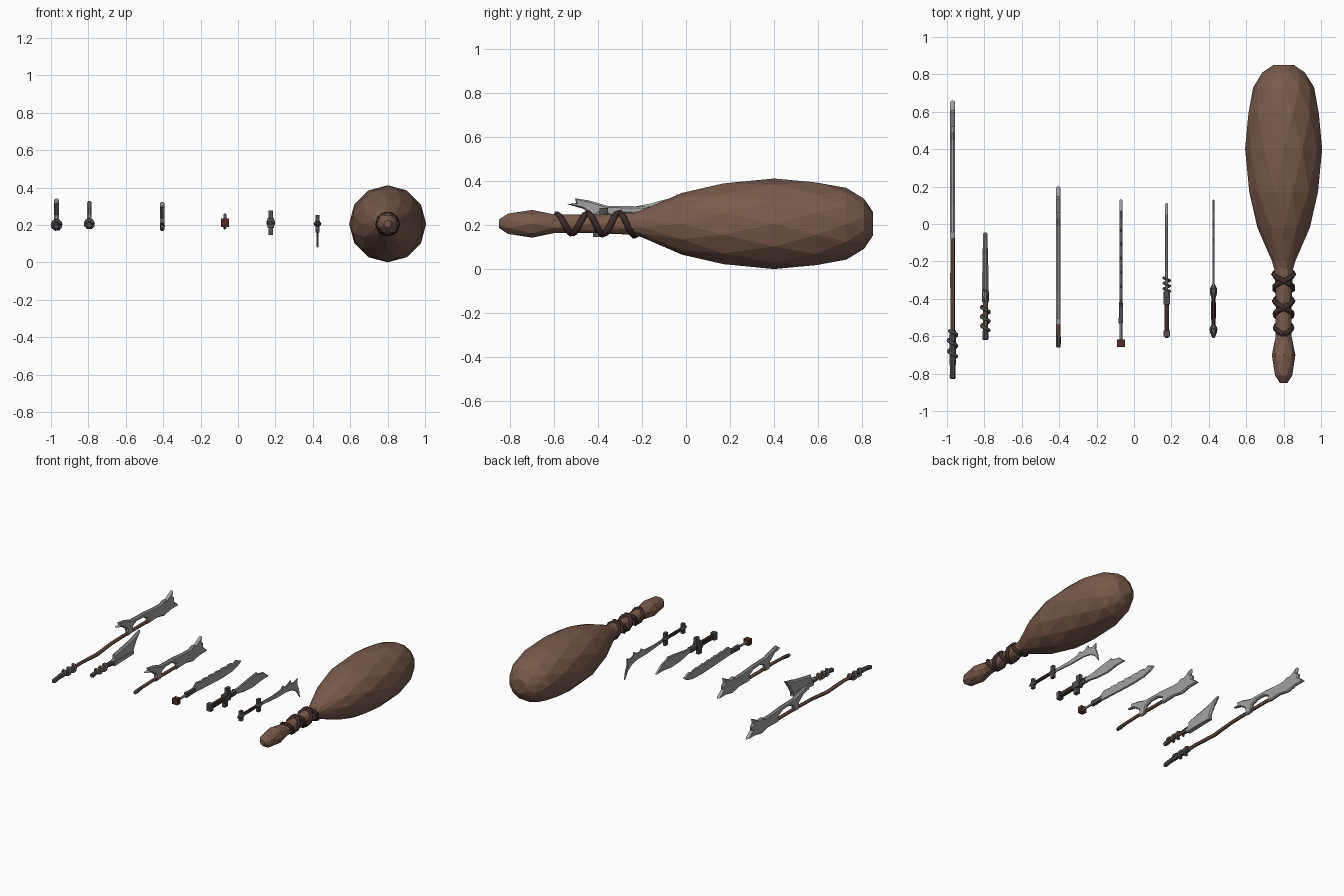
import bpy, bmesh, math
from mathutils import Vector

if "Cube" in bpy.data.objects:
    bpy.data.objects.remove(bpy.data.objects["Cube"])


def mat(name, c):
    m = bpy.data.materials.new(name)
    m.diffuse_color = (*c, 1)
    m.use_nodes = True
    m.node_tree.nodes["Principled BSDF"].inputs["Base Color"].default_value = m.diffuse_color
    return m


WOOD = mat("wood", (0.19, 0.105, 0.075))
LEATHER = mat("leather", (0.045, 0.025, 0.022))
STEEL = mat("steel", (0.36, 0.36, 0.36))
DARK = mat("dark_metal", (0.085, 0.08, 0.08))
RED = mat("dark_red", (0.09, 0.025, 0.02))


def finish(bm, name, m):
    bmesh.ops.recalc_face_normals(bm, faces=bm.faces[:])
    me = bpy.data.meshes.new(name)
    bm.to_mesh(me)
    bm.free()
    me.materials.append(m)
    ob = bpy.data.objects.new(name, me)
    bpy.context.collection.objects.link(ob)
    return ob


def lathe(name, x, rings, n, m, stagger=False):
    """Faceted rod along y; rings are (y, z, radius)."""
    bm = bmesh.new()
    loops = []
    for i, (y, z, r) in enumerate(rings):
        off = 0.5 * (i % 2) if stagger else 0
        loops.append([bm.verts.new((x + r * math.cos((k + off) * math.tau / n), y,
                                    z + r * math.sin((k + off) * math.tau / n))) for k in range(n)])
    for i, (a, b) in enumerate(zip(loops, loops[1:])):
        for k in range(n):
            j = (k + 1) % n
            if not stagger:
                bm.faces.new((a[k], a[j], b[j], b[k]))
            elif i % 2 == 0:
                bm.faces.new((a[k], a[j], b[k]))
                bm.faces.new((a[j], b[j], b[k]))
            else:
                bm.faces.new((a[k], a[j], b[j]))
                bm.faces.new((a[k], b[j], b[k]))
    bm.faces.new(loops[0])
    bm.faces.new(loops[-1])
    return finish(bm, name, m)


def blade(name, x, pts, half, m=STEEL, edge=0.005):
    """Flat blade in the yz plane with a ground edge; half is the half thickness."""
    bm = bmesh.new()
    sides = [bm.faces.new([bm.verts.new((x + s * half * 0.35, y, z)) for y, z in pts]) for s in (-1, 1)]
    a, b = sides[0].verts[:], sides[1].verts[:]
    for i in range(len(a)):
        j = (i + 1) % len(a)
        bm.faces.new((a[i], a[j], b[j], b[i]))
    bmesh.ops.recalc_face_normals(bm, faces=bm.faces[:])
    for f in sides:
        bmesh.ops.inset_region(bm, faces=[f], thickness=edge, depth=0,
                               use_even_offset=False, use_boundary=True)
        for v in f.verts:
            v.co.x = x + math.copysign(half, v.co.x - x)
    bmesh.ops.triangulate(bm, faces=sides)
    return finish(bm, name, m)


def box(name, x, y, z, sx, sy, sz, m, taper=1.0):
    bm = bmesh.new()
    bmesh.ops.create_cube(bm, size=1)
    for v in bm.verts:
        k = taper if v.co.y > 0 else 1
        v.co = Vector((x + v.co.x * sx * k, y + v.co.y * sy, z + v.co.z * sz * k))
    return finish(bm, name, m)


def coil(name, x, z, y0, y1, r0, r1, turns, wire, m, direction=1, phase=0.0):
    cu = bpy.data.curves.new(name, 'CURVE')
    cu.dimensions = '3D'
    cu.bevel_depth = wire
    cu.bevel_resolution = 1
    cu.use_fill_caps = True
    n = int(turns * 9)
    sp = cu.splines.new('POLY')
    sp.points.add(n)
    for i, p in enumerate(sp.points):
        t = i / n
        a = direction * t * turns * math.tau + phase
        r = r0 + (r1 - r0) * t
        p.co = (x + r * math.cos(a), y0 + (y1 - y0) * t, z + r * math.sin(a), 1)
    cu.materials.append(m)
    ob = bpy.data.objects.new(name, cu)
    bpy.context.collection.objects.link(ob)
    bpy.ops.object.select_all(action='DESELECT')
    ob.select_set(True)
    bpy.context.view_layer.objects.active = ob
    bpy.ops.object.convert(target='MESH')


# Forked glaive head shared by the polearm and the axe
HEAD = [(-.54, .295), (-.50, .30), (-.505, .322), (-.44, .312), (-.36, .288), (-.2, .285),
        (-.1, .275), (-.01, .272), (.03, .288), (.06, .28), (.135, .318), (.125, .28), (.15, .26),
        (.145, .235), (.2, .188), (.1, .182), (.03, .168), (-.05, .185), (-.17, .182), (-.17, .225),
        (-.22, .25), (-.3, .252), (-.345, .235), (-.36, .185), (-.41, .182), (-.415, .235), (-.47, .275)]


def glaive_head(name, x, dy, dz):
    blade(name, x, [(y + dy, z + dz) for y, z in HEAD], 0.013, edge=0.008)


# Polearm
X = -.97
glaive_head("polearm_head", X, .46, .018)
lathe("polearm_shaft", X, [(-.74, .2, .014), (-.5, .205, .013), (-.3, .195, .014), (-.12, .213, .013),
                           (.1, .217, .013), (.34, .217, .013)], 7, WOOD)
lathe("polearm_butt", X, [(-.83, .19, .011), (-.82, .19, .017), (-.77, .197, .016), (-.72, .2, .019),
                          (-.57, .203, .018)], 7, DARK)
coil("polearm_wrap", X, .2, -.71, -.57, .022, .024, 2.4, .009, DARK)

# Cleaver
X = -.795
blade("cleaver_blade", X, [(-.4, .19), (-.36, .186), (-.14, .183), (-.12, .215), (-.09, .265), (-.045, .328),
                           (-.13, .308), (-.16, .298), (-.3, .272), (-.355, .262), (-.36, .235), (-.4, .225)],
      .013, edge=.012)
box("cleaver_spine", X, -.25, .197, .036, .24, .032, STEEL, .8)
lathe("cleaver_handle", X, [(-.58, .205, .014), (-.47, .208, .013), (-.35, .208, .014)], 7, WOOD)
lathe("cleaver_butt", X, [(-.62, .2, .014), (-.61, .2, .018), (-.57, .205, .015)], 7, DARK)
lathe("cleaver_collar", X, [(-.42, .207, .018), (-.36, .207, .021)], 7, DARK)
coil("cleaver_wrap", X, .206, -.57, -.44, .02, .022, 2.6, .009, DARK)

# Axe
X = -.405
glaive_head("axe_head", X, 0, 0)
lathe("axe_shaft", X, [(-.6, .198, .012), (-.45, .203, .012), (-.3, .2, .013), (-.12, .2, .012)], 7, WOOD)
lathe("axe_butt", X, [(-.66, .19, .011), (-.64, .192, .014), (-.585, .198, .013)], 7, DARK)

# Saw sword with a notched spine
X = -.07
spine = [(-.44, .235)]
for i in range(6):
    y = -.40 + i * .075
    spine += [(y, .262 - .002 * i), (y + .05, .256 - .002 * i), (y + .058, .243 - .002 * i)]
blade("saw_blade", X, spine + [(.07, .25), (.132, .222), (.09, .197), (.02, .18), (-.1, .176),
                               (-.3, .185), (-.44, .192)], .008)
box("saw_collar", X, -.475, .212, .024, .11, .034, DARK, .85)
lathe("saw_grip", X, [(-.63, .21, .008), (-.52, .212, .009)], 6, STEEL)
box("saw_pommel", X, -.638, .212, .044, .04, .044, RED)

# Kukri sword
X = .175
blade("kukri_blade", X, [(-.38, .23), (-.25, .232), (-.13, .25), (-.03, .262), (-.02, .247), (.05, .232),
                         (.112, .182), (.02, .178), (-.08, .165), (-.18, .172), (-.27, .19), (-.38, .195)], .008)
box("kukri_grip", X, -.5, .21, .024, .15, .03, LEATHER)
box("kukri_guard_block", X, -.395, .212, .036, .07, .05, DARK)
for s in (-1, 1):
    box("kukri_guard_arm", X, -.39 + .015 * s, .212 + .044 * s, .026, .038, .045, DARK)
box("kukri_pommel", X, -.585, .21, .036, .032, .055, DARK)
lathe("kukri_pommel_stud", X, [(-.61, .21, .008), (-.59, .21, .013)], 6, DARK)
coil("kukri_wrap", X, .212, -.36, -.285, .018, .018, 2.6, .006, DARK)

# Sickle
X = .425
blade("sickle_blade", X, [(-.37, .218), (-.2, .214), (-.1, .222), (-.07, .243), (-.05, .226), (-.02, .229),
                          (.02, .25), (.03, .226), (.06, .218), (.105, .232), (.1, .19), (.122, .14),
                          (.13, .08), (.09, .135), (.04, .165), (-.03, .178), (-.15, .178), (-.37, .196)],
      .005, edge=.004)
lathe("sickle_grip", X, [(-.56, .206, .011), (-.46, .206, .013), (-.37, .206, .011)], 6, LEATHER)
lathe("sickle_guard_hub", X, [(-.4, .206, .01), (-.37, .206, .019), (-.345, .206, .019), (-.32, .206, .007)], 6, DARK)
lathe("sickle_pommel", X, [(-.61, .206, .005), (-.58, .206, .019), (-.56, .206, .021), (-.535, .206, .01)], 6, DARK)
box("sickle_guard", X, -.36, .206, .022, .03, .095, DARK)
box("sickle_pommel_bar", X, -.57, .206, .022, .025, .075, DARK)

# Club
X, Z = .8, .206
lathe("club_body", X, [(y, Z, r) for y, r in (
    (-.26, .045), (-.2, .064), (-.02, .14), (.17, .19), (.4, .206), (.59, .195),
    (.73, .163), (.81, .118), (.85, .055))], 12, WOOD, True)
lathe("club_handle", X, [(y, Z, r) for y, r in (
    (-.85, .02), (-.81, .05), (-.7, .063), (-.6, .046), (-.42, .042), (-.22, .055))], 8, WOOD, True)
for d in (-1, 1):
    coil("club_wrap", X, Z, -.59, -.22, .043, .054, 2.6, .015, LEATHER, d, math.pi / 2)
